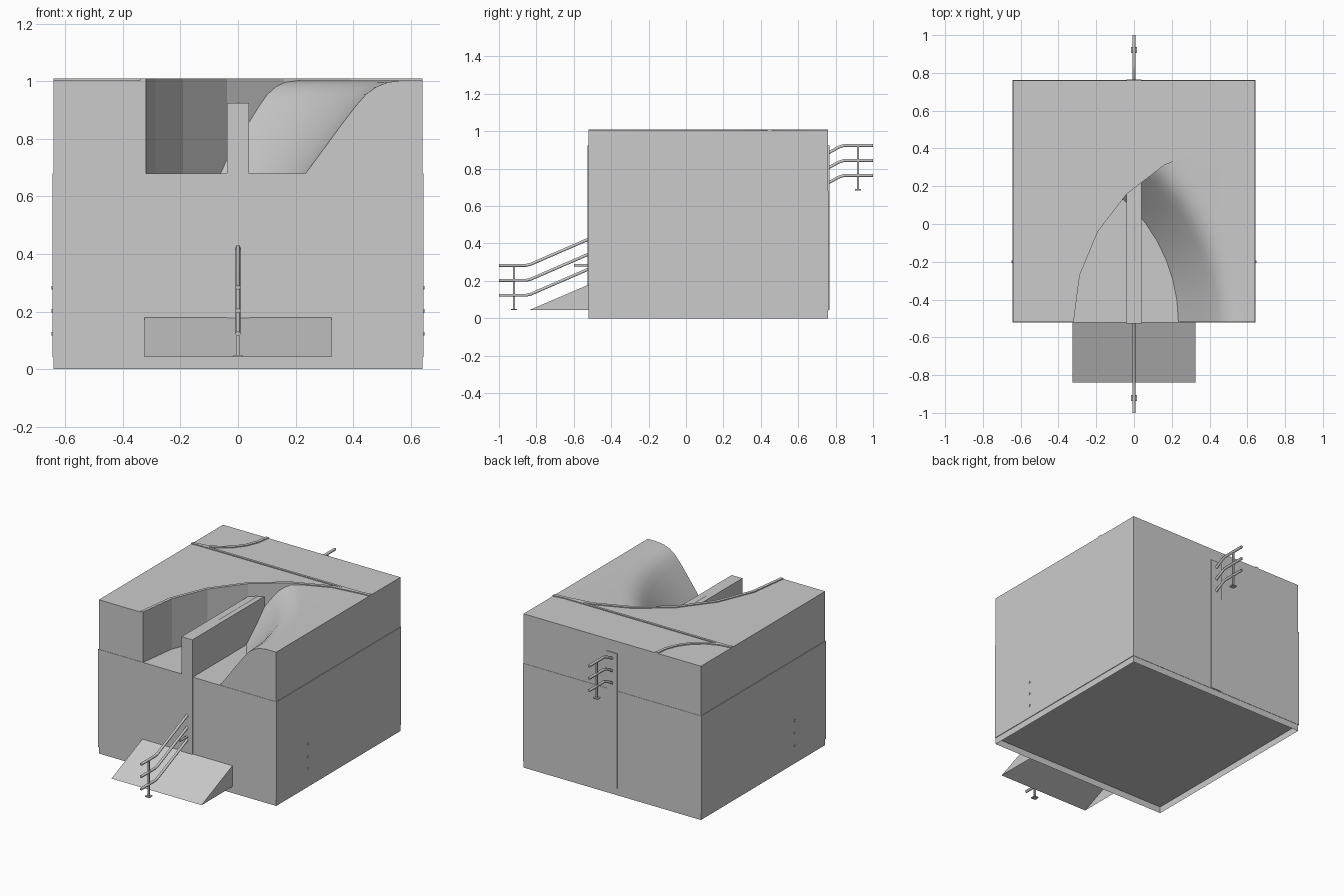
import bpy, bmesh
from math import sin, cos, radians, atan2, degrees

if "Cube" in bpy.data.objects:
    bpy.data.objects.remove(bpy.data.objects["Cube"])

X, Y0, Y1 = 0.64, -0.52, 0.76      # block footprint
FLOOR, TOP = 0.68, 1.003           # trench floor and hilltop heights


def mesh(name, verts, faces):
    me = bpy.data.meshes.new(name)
    me.from_pydata(verts, [], faces)
    bm = bmesh.new()
    bm.from_mesh(me)
    bmesh.ops.recalc_face_normals(bm, faces=bm.faces)
    bm.to_mesh(me)
    bm.free()
    ob = bpy.data.objects.new(name, me)
    bpy.context.collection.objects.link(ob)
    return ob


def prism(name, pts, z0, z1, caps=True):
    n = len(pts)
    v = [(x, y, z0) for x, y in pts] + [(x, y, z1) for x, y in pts]
    f = [(i, (i + 1) % n, n + (i + 1) % n, n + i) for i in range(n)]
    if caps:
        f += [tuple(range(n))[::-1], tuple(range(n, 2 * n))]
    return mesh(name, v, f)


def box(name, x0, x1, y0, y1, z0, z1, caps=True):
    return prism(name, [(x0, y0), (x1, y0), (x1, y1), (x0, y1)], z0, z1, caps)


def arc(cx, cy, r, a0, a1, n=6):
    angles = [radians(a0 + (a1 - a0) * i / n) for i in range(n + 1)]
    return [(cx + r * cos(a), cy + r * sin(a)) for a in angles]


def tube(name, pts, r):
    cu = bpy.data.curves.new(name, 'CURVE')
    cu.dimensions = '3D'
    cu.bevel_depth = r
    cu.bevel_resolution = 1
    cu.use_fill_caps = True
    sp = cu.splines.new('POLY')
    sp.points.add(len(pts) - 1)
    for p, c in zip(sp.points, pts):
        p.co = (*c, 1)
    ob = bpy.data.objects.new(name, cu)
    bpy.context.collection.objects.link(ob)
    return ob


# Open skirt and lower body
box("base_skirt", -X, X, Y0, Y1, 0, 0.045, caps=False)
box("lower_body", -X - 0.004, X + 0.004, Y0 - 0.002, Y1 + 0.002, 0.042, FLOOR)

# Upper hill with the curved cliff
cliff = arc(X, Y0, 0.96, 180, 90)
prism("cliff_hill", cliff + [(X, Y1), (-X, Y1), (-X, Y0)], FLOOR, TOP)

# Curved bank, swept about the front left corner
profile = [(0.875, FLOOR), (0.94, 0.768), (1.0, 0.85), (1.05, 0.915), (1.085, 0.955),
           (1.12, 0.98), (1.16, 0.996), (1.21, TOP)]
angles = [0, 7.5, 15, 22.5, 30, degrees(atan2(0.96, 1.28)), 45, 55]
verts, faces = [], []
for a in angles:
    c, s = cos(radians(a)), sin(radians(a))
    end = 1.28 / c if a < 40 else max(0.96 / s, 1.24)
    for r, z in profile + [(end, TOP), (end, FLOOR)]:
        verts.append((-X + r * c, Y0 + r * s, z))
m = len(profile) + 2
for i in range(len(angles) - 1):
    for j in range(m):
        k = (j + 1) % m
        faces.append((i * m + j, i * m + k, (i + 1) * m + k, (i + 1) * m + j))
faces += [tuple(range(m)), tuple(range(len(verts) - m, len(verts)))]
bank = mesh("curved_bank", verts, faces)
bpy.context.view_layer.objects.active = bank
bank.select_set(True)
bpy.ops.object.shade_smooth_by_angle(angle=radians(35))

# Raised edging strips on the hilltop
def strip(name, cx, cy, r0, r1, a0, a1):
    prism(name, arc(cx, cy, r0, a0, a1) + arc(cx, cy, r1, a1, a0), TOP - 0.01, TOP + 0.006)

strip("cliff_edging", X, Y0, 0.96, 0.98, 180, 90)
strip("corner_edging", -X, Y1, 0.31, 0.33, 0, -90)
box("cross_edging", -X, X, 0.435, 0.45, TOP - 0.01, TOP + 0.006)

# Central wall running through the block
box("central_wall", -0.039, 0.039, Y0 - 0.006, Y1 + 0.006, 0.045, 0.925)
tube("wall_top_rail", [(0, -0.2, 0.92), (0, 0.2, 0.92)], 0.008)

# Front wedge ramp, open underneath
w, yf, zr = 0.325, -0.84, 0.18
mesh("front_ramp",
     [(-w, yf, 0.043), (w, yf, 0.043), (w, Y0, zr), (-w, Y0, zr), (w, Y0, 0.043), (-w, Y0, 0.043)],
     [(0, 1, 2, 3), (1, 4, 2), (0, 3, 5)])

# Handrails, three bars each at front, back and through the sides
for i, h in enumerate((0.08, 0.16, 0.24)):
    z = 0.043 + h
    tube(f"front_rail_{i}", [(0, -1, z), (0, -0.855, z), (0, -0.83, z + 0.006), (0, -0.5, z + 0.149)], 0.009)
    tube(f"side_rail_{i}", [(-0.648, -0.2, z), (0.648, -0.2, z)], 0.007)
    z = FLOOR + 0.004 + h
    tube(f"back_rail_{i}", [(0, 0.74, z - 0.052), (0, 0.815, z - 0.01), (0, 0.845, z), (0, 1, z)], 0.009)
tube("front_stub_rail", [(0, -0.6, 0.283), (0, -0.5, 0.283)], 0.007)

# Rail posts with foot plates
for name, y, z in (("front", -0.92, 0.043), ("back", 0.92, 0.684)):
    box(f"{name}_post", -0.005, 0.005, y - 0.005, y + 0.005, z, z + 0.24)
    box(f"{name}_foot", -0.016, 0.016, y - 0.016, y + 0.016, z, z + 0.006)
